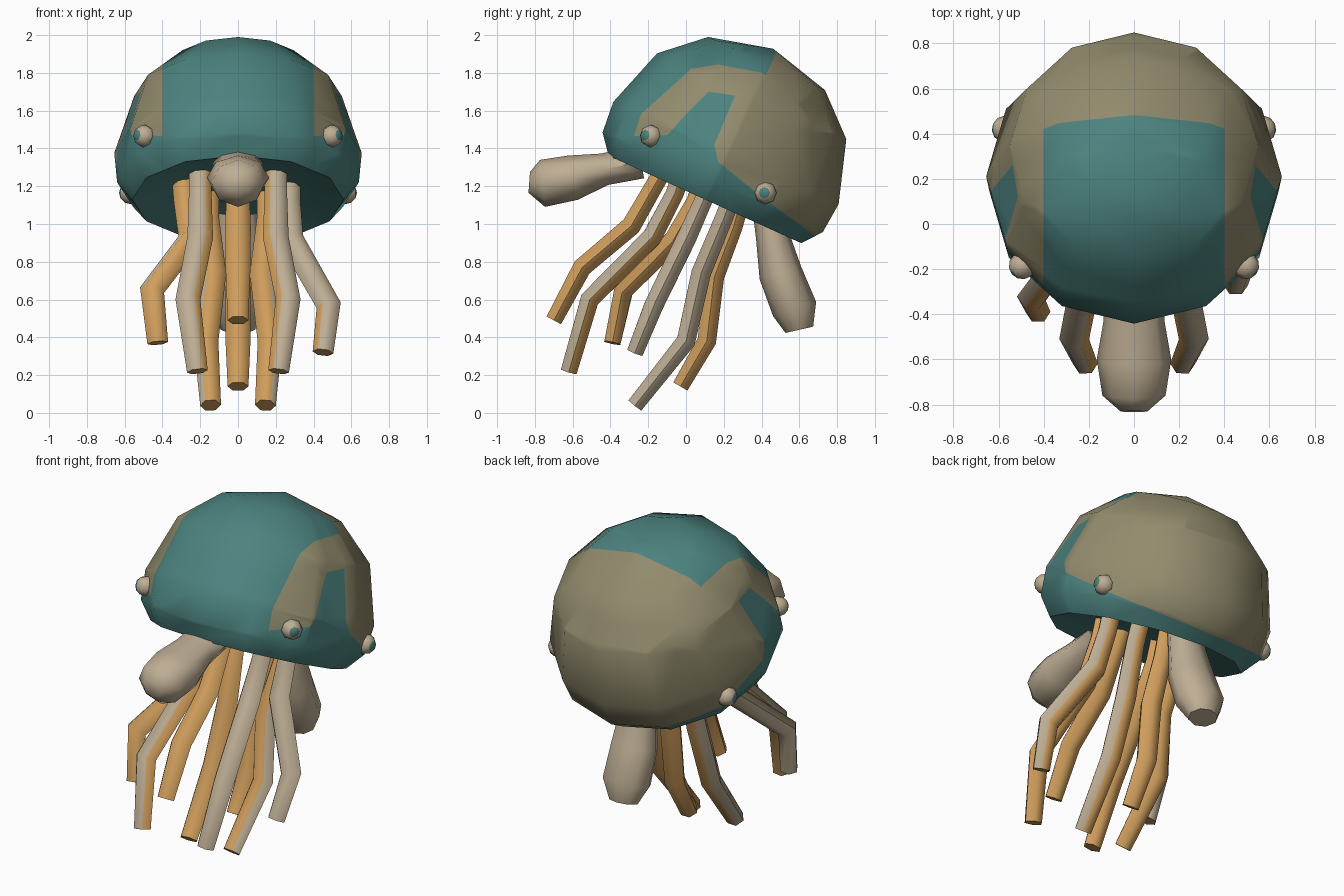
import bpy, bmesh, math
from mathutils import Vector, Matrix

if "Cube" in bpy.data.objects:
    bpy.data.objects.remove(bpy.data.objects["Cube"])


def mat(name, rgb):
    m = bpy.data.materials.new(name)
    lin = [((c / 255 + 0.055) / 1.055) ** 2.4 for c in rgb]
    m.diffuse_color = (*lin, 1)
    m.use_nodes = True
    m.node_tree.nodes["Principled BSDF"].inputs["Base Color"].default_value = m.diffuse_color
    return m


TEAL = mat("teal", (76, 131, 127))
OLIVE = mat("olive", (146, 139, 109))
BEIGE = mat("beige", (190, 174, 148))
ORANGE = mat("orange", (208, 158, 92))


def finish(bm, name, mats, angle):
    bm.normal_update()
    me = bpy.data.meshes.new(name)
    bm.to_mesh(me)
    bm.free()
    ob = bpy.data.objects.new(name, me)
    bpy.context.collection.objects.link(ob)
    for m in mats:
        me.materials.append(m)
    bpy.ops.object.select_all(action='DESELECT')
    ob.select_set(True)
    bpy.context.view_layer.objects.active = ob
    bpy.ops.object.shade_smooth_by_angle(angle=math.radians(angle))
    return ob


def inside(y, z, poly):
    hit = False
    for (y1, z1), (y2, z2) in zip(poly, poly[1:] + poly[:1]):
        if (z1 > z) != (z2 > z) and y < (y2 - y1) * (z - z1) / (z2 - z1) + y1:
            hit = not hit
    return hit


# Bell: tilted lathe, 12 sides, with a shallow hollow underneath
def bell():
    profile = [(0, 0.10), (0.32, 0.07), (0.56, 0), (0.64, 0.10), (0.655, 0.27),
               (0.55, 0.60), (0.34, 0.79), (0, 0.876)]
    n = 12
    tilt = Matrix.Translation((0, 0.1, 1.13)) @ Matrix.Rotation(math.radians(-24.4), 4, 'X')
    axis = tilt.to_3x3() @ Vector((0, 0, 1))
    bm = bmesh.new()
    rings = []
    for r, w in profile:
        count = n if r else 1
        rings.append([bm.verts.new(tilt @ Vector((r * math.sin(2 * math.pi * i / n),
                                                  r * math.cos(2 * math.pi * i / n), w)))
                      for i in range(count)])
    for a, b in zip(rings, rings[1:]):
        for i in range(n):
            j = (i + 1) % n
            vs = [a[i % len(a)], a[j % len(a)], b[j % len(b)], b[i % len(b)]]
            bm.faces.new(list(dict.fromkeys(vs)))
    bmesh.ops.recalc_face_normals(bm, faces=bm.faces)

    # Teal side patch outline seen from the side (y, z), and the back limit of the top stripe
    patch = [(-0.6, 1.46), (-0.1, 1.47), (0.0, 1.58), (0.12, 1.7), (0.26, 1.68), (0.15, 1.42),
             (0.17, 1.33), (0.42, 1.13), (0.72, 0.91), (0.72, 0.7), (-0.6, 0.7)]
    back = [(0.40, 1.74), (0.48, 1.91)]
    cuts = list(zip(patch[:8], patch[1:9])) + [tuple(back)]
    planes = [((0, a[0], a[1]), (0, a[1] - b[1], b[0] - a[0])) for a, b in cuts]
    planes += [((s * 0.4, 0, 0), (1, 0, 0)) for s in (-1, 1)]
    for co, no in planes:
        bmesh.ops.bisect_plane(bm, geom=bm.verts[:] + bm.edges[:] + bm.faces[:],
                               dist=1e-5, plane_co=co, plane_no=no)
    bm.normal_update()
    slope = (back[1][0] - back[0][0]) / (back[1][1] - back[0][1])
    for f in bm.faces:
        c = f.calc_center_median()
        under = f.normal.dot(axis) < -0.7
        stripe = abs(c.x) < 0.4 and c.y < back[0][0] + slope * (c.z - back[0][1])
        f.material_index = 0 if under or stripe or inside(c.y, c.z, patch) else 1
    finish(bm, "bell", [TEAL, OLIVE], 42)


# Limb: rings along a path; radii are (across x, other way)
def limb(name, path, radii, sides, mats, beige_dir=None, limit=0.35):
    pts = [Vector(p) for p in path]
    bm = bmesh.new()
    rings = []
    for k, p in enumerate(pts):
        t = (pts[min(k + 1, len(pts) - 1)] - pts[max(k - 1, 0)]).normalized()
        u = Vector((1, 0, 0))
        u = (u - t * u.dot(t)).normalized()
        v = t.cross(u)
        a, b = radii[k]
        rings.append([bm.verts.new(p + u * a * math.cos(2 * math.pi * i / sides)
                                   + v * b * math.sin(2 * math.pi * i / sides))
                      for i in range(sides)])
    for a, b in zip(rings, rings[1:]):
        for i in range(sides):
            j = (i + 1) % sides
            bm.faces.new((a[i], a[j], b[j], b[i]))
    bm.faces.new(rings[0])
    bm.faces.new(rings[-1])
    bmesh.ops.recalc_face_normals(bm, faces=bm.faces)
    bm.normal_update()
    if beige_dir:
        d = Vector(beige_dir).normalized()
        for f in bm.faces:
            f.material_index = int(len(f.verts) == 4 and f.normal.dot(d) > limit)
    finish(bm, name, mats, 62)


# Eyes: sphere with a pupil cap
def eye(name, pos, look):
    d = Vector(look).normalized()
    bm = bmesh.new()
    bmesh.ops.create_uvsphere(bm, u_segments=8, v_segments=6, radius=0.06,
                              matrix=Matrix.Translation(pos) @ d.to_track_quat('Z', 'Y').to_matrix().to_4x4())
    bm.normal_update()
    for f in bm.faces:
        f.material_index = int(f.normal.dot(d) > 0.85)
    finish(bm, name, [BEIGE, TEAL], 50)


bell()
for s, side in ((-1, "left"), (1, "right")):
    eye("front_eye_" + side, (s * 0.495, -0.185, 1.465), (s * 0.75, -0.6, 0.1))
    eye("rear_eye_" + side, (s * 0.57, 0.42, 1.165), (s, -0.1, 0))

# Thick club arms, front and rear
limb("front_club", [(0, -0.24, 1.33), (0, -0.43, 1.29), (0, -0.60, 1.245), (0, -0.76, 1.215), (0, -0.83, 1.22)],
     [(0.13, 0.09), (0.135, 0.085), (0.165, 0.12), (0.14, 0.125), (0.06, 0.055)], 8, [BEIGE])
limb("rear_club", [(0, 0.44, 1.06), (0, 0.46, 0.93), (0, 0.50, 0.74), (0, 0.575, 0.55), (0, 0.60, 0.44)],
     [(0.11, 0.085), (0.12, 0.09), (0.145, 0.115), (0.15, 0.12), (0.09, 0.075)], 8, [BEIGE])

# Thin hanging tentacles
thin = [(0.06, 0.055), (0.06, 0.055), (0.068, 0.06), (0.066, 0.058), (0.055, 0.05)]
limb("front_tentacle", [(0, -0.10, 1.32), (0, -0.17, 1.2), (0, -0.29, 0.99), (0, -0.55, 0.77), (0, -0.70, 0.49)],
     thin, 6, [ORANGE])
limb("back_tentacle", [(0, 0.29, 1.12), (0, 0.25, 0.98), (0, 0.15, 0.72), (0, 0.11, 0.38), (0, -0.03, 0.14)],
     thin, 6, [ORANGE])
for s, side in ((-1, "left"), (1, "right")):
    limb("inner_front_tentacle_" + side,
         [(s * 0.2, -0.02, 1.28), (s * 0.2, -0.06, 1.16), (s * 0.2, -0.18, 0.93),
          (s * 0.265, -0.51, 0.6), (s * 0.215, -0.62, 0.22)],
         thin, 6, [ORANGE, BEIGE], (s * 0.75, -0.65, 0))
    limb("inner_back_tentacle_" + side,
         [(s * 0.16, 0.25, 1.16), (s * 0.16, 0.2, 1.03), (s * 0.13, 0.08, 0.74),
          (s * 0.17, 0.0, 0.38), (s * 0.145, -0.27, 0.04)],
         thin, 6, [ORANGE, BEIGE], (s, 0.2, 0))
limb("outer_tentacle_left", [(-0.29, 0.09, 1.24), (-0.28, 0.05, 1.12), (-0.25, -0.06, 0.92),
                             (-0.455, -0.33, 0.65), (-0.425, -0.39, 0.37)],
     thin, 6, [ORANGE, BEIGE], (-0.7, 0.7, 0))
limb("outer_tentacle_right", [(0.27, 0.13, 1.24), (0.27, 0.09, 1.12), (0.28, 0.0, 0.92),
                              (0.48, -0.17, 0.57), (0.45, -0.27, 0.32)],
     thin, 6, [ORANGE, BEIGE], (0.75, -0.65, 0), -0.3)
